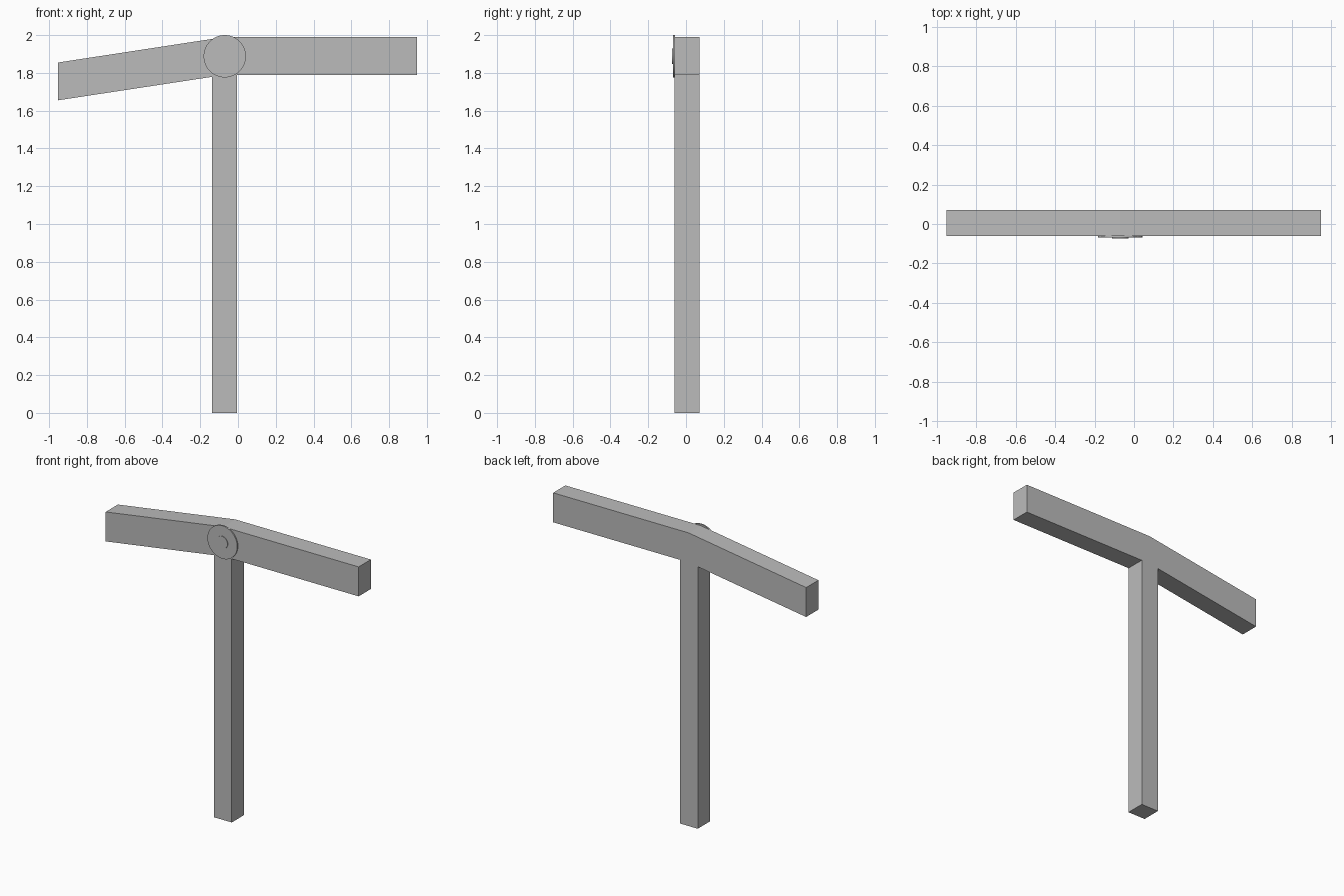
import bpy
import bmesh
import math
from mathutils import Matrix

FRONT, BACK = -0.06, 0.071

cube = bpy.data.objects.get("Cube")
if cube:
    bpy.data.objects.remove(cube, do_unlink=True)

grey = bpy.data.materials.new("plain grey")
grey.use_nodes = True
colour = (0.5, 0.5, 0.5, 1)
grey.diffuse_color = colour
grey.node_tree.nodes["Principled BSDF"].inputs["Base Color"].default_value = colour


def finish(name, bm):
    bmesh.ops.recalc_face_normals(bm, faces=bm.faces)
    mesh = bpy.data.meshes.new(name)
    bm.to_mesh(mesh)
    bm.free()
    mesh.materials.append(grey)
    obj = bpy.data.objects.new(name, mesh)
    bpy.context.collection.objects.link(obj)
    return obj


def disc(name, radius, y_front, y_back):
    bm = bmesh.new()
    place = Matrix.Translation((-0.07, (y_front + y_back) / 2, 1.888)) @ Matrix.Rotation(math.pi / 2, 4, 'X')
    bmesh.ops.create_cone(bm, cap_ends=True, segments=64, radius1=radius, radius2=radius,
                          depth=y_back - y_front, matrix=place)
    obj = finish(name, bm)
    bpy.ops.object.select_all(action='DESELECT')
    obj.select_set(True)
    bpy.context.view_layer.objects.active = obj
    bpy.ops.object.shade_smooth_by_angle(angle=math.radians(30))


# Post with a level arm and a drooping arm, extruded from one outline
outline = [(-0.138, 0), (-0.005, 0), (-0.005, 1.79), (0.948, 1.79), (0.948, 1.99),
           (-0.07, 1.99), (-0.952, 1.855), (-0.952, 1.655), (-0.138, 1.779)]
bm = bmesh.new()
face = bm.faces.new([bm.verts.new((x, FRONT, z)) for x, z in outline])
sweep = bmesh.ops.extrude_face_region(bm, geom=[face], use_keep_orig=True)
for v in sweep["geom"]:
    if isinstance(v, bmesh.types.BMVert):
        v.co.y = BACK
finish("post_and_arms", bm)

# Round pivot plate and its raised centre
disc("pivot_plate", 0.112, -0.068, FRONT + 0.002)
disc("pivot_boss", 0.042, -0.073, -0.066)
